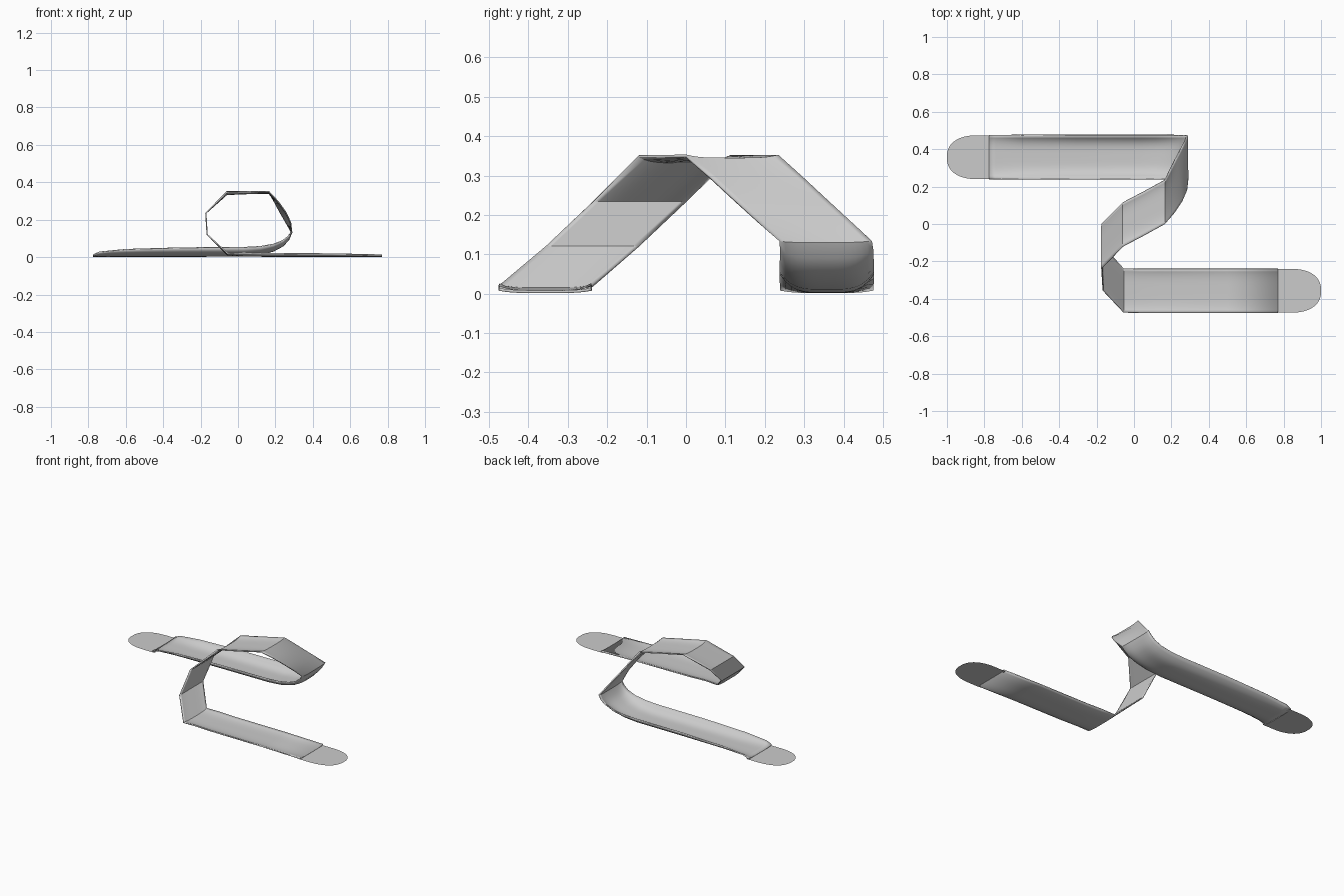
import bpy, bmesh
from mathutils import Vector

W = 0.235          # ribbon width, measured along y
N = 16             # divisions across the ribbon


def make(name, rows, thick=0.0):
    """Loft a sheet through rows of points, optionally thickened."""
    bm = bmesh.new()
    grid = [[bm.verts.new(p) for p in r] for r in rows]
    for a, b in zip(grid, grid[1:]):
        for i in range(len(a) - 1):
            bm.faces.new((a[i], a[i + 1], b[i + 1], b[i]))
    bmesh.ops.recalc_face_normals(bm, faces=bm.faces)
    me = bpy.data.meshes.new(name)
    bm.to_mesh(me)
    bm.free()
    ob = bpy.data.objects.new(name, me)
    bpy.context.collection.objects.link(ob)
    if thick:
        m = ob.modifiers.new("thickness", 'SOLIDIFY')
        m.thickness = thick
        m.offset = 0
    bpy.ops.object.select_all(action='DESELECT')
    bpy.context.view_layer.objects.active = ob
    ob.select_set(True)
    bpy.ops.object.shade_smooth_by_angle(angle=0.5)
    return ob


# Ribbon stations: x at near edge, x at far edge, near-edge y, z, rim lift
stations = [
    (0.77, 0.77, -0.475, 0.005, 0.006),
    (0.50, 0.50, -0.475, 0.005, 0.012),
    (0.15, 0.15, -0.475, 0.005, 0.014),
    (0.03, 0.03, -0.475, 0.007, 0.016),
    (-0.055, -0.055, -0.473, 0.012, 0.008),   # front fold
    (-0.165, -0.165, -0.355, 0.12, 0.0),
    (-0.172, -0.172, -0.235, 0.235, 0.0),
    (-0.06, -0.06, -0.12, 0.335, 0.014),      # top panel
    (0.055, 0.055, -0.06, 0.34, 0.009),
    (0.165, 0.165, 0.0, 0.342, 0.008),
    (0.215, 0.195, 0.06, 0.296, 0.0),         # descending curve
    (0.255, 0.225, 0.12, 0.24, 0.0),
    (0.281, 0.257, 0.18, 0.185, 0.0),
    (0.287, 0.285, 0.237, 0.13, 0.004),
    (0.270, 0.270, 0.24, 0.092, 0.02),
    (0.240, 0.240, 0.24, 0.060, 0.028),
    (0.190, 0.190, 0.24, 0.033, 0.036),
    (0.120, 0.120, 0.24, 0.014, 0.043),
    (0.030, 0.030, 0.24, 0.006, 0.046),
    (-0.30, -0.30, 0.24, 0.005, 0.045),
    (-0.60, -0.60, 0.24, 0.005, 0.036),
    (-0.74, -0.74, 0.24, 0.005, 0.022),
    (-0.775, -0.775, 0.24, 0.005, 0.006),
]
rows = []
for xn, xf, y, z, lift in stations:
    row = []
    for i in range(N + 1):
        t = i / N
        row.append(Vector((xn + (xf - xn) * t, y + W * t,
                           z + lift * abs(2 * t - 1) ** 4)))
    rows.append(row)
make("folded_ribbon", rows, 0.007)

# Flat rounded tips at both ends, the second turned half way round
for name, s in (("front_tip", 1), ("back_tip", -1)):
    tip = []
    for k in range(17):
        u = max(0, (k - 1) / 16)
        u = 1 - (1 - u) ** 2
        x = 0.76 if k == 0 else 0.83 + 0.17 * u
        h = W / 2 * max(0.02, 1 - u ** 2.4) ** (1 / 2.4)
        tip.append([(s * x, s * (-0.357 + h * (2 * i / 8 - 1)), 0.005)
                    for i in range(9)])
    make(name, tip)
